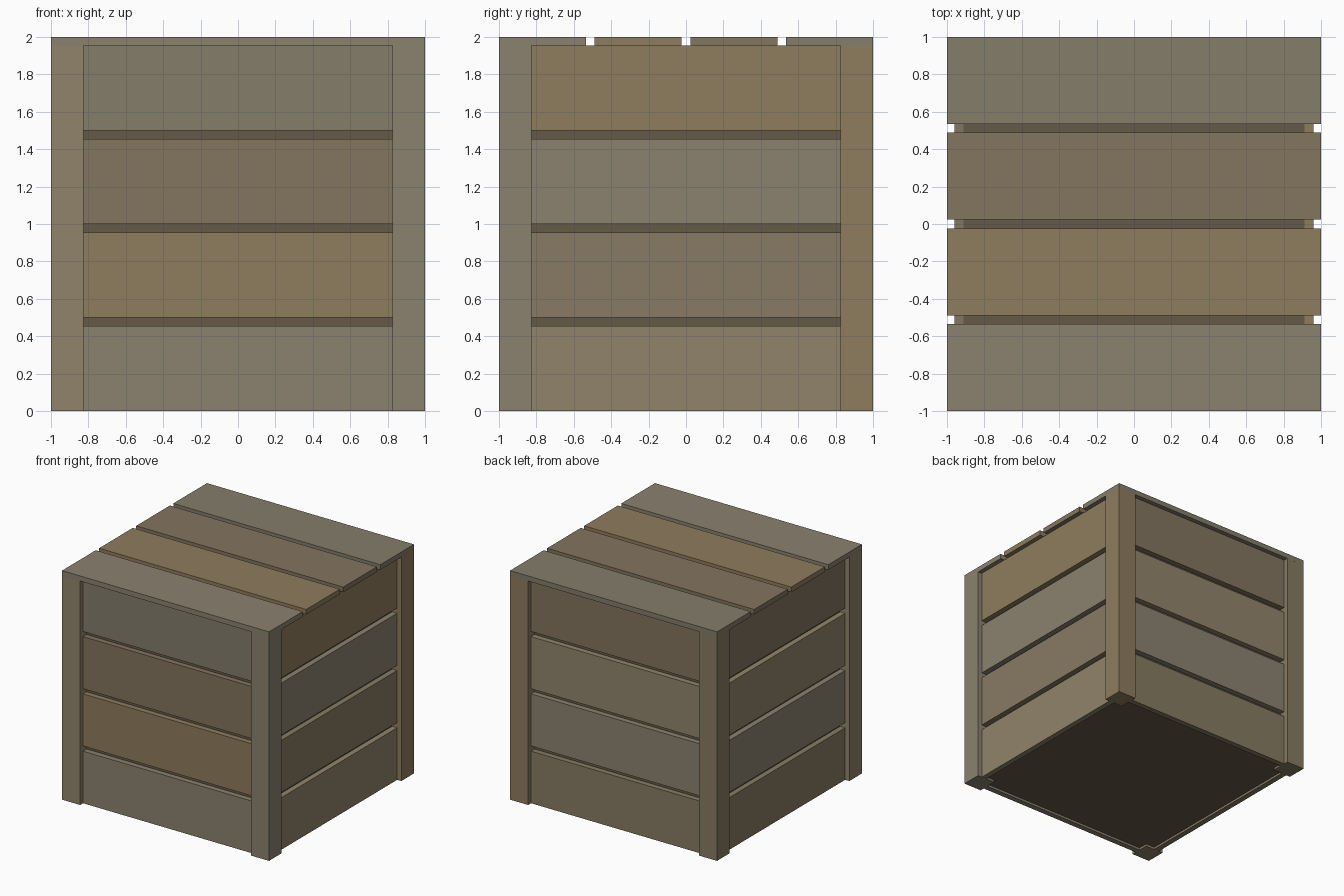
import bpy

if "Cube" in bpy.data.objects:
    bpy.data.objects.remove(bpy.data.objects["Cube"])

T = 0.045    # board thickness
POST = 0.175  # corner post width
TOP = 1.955  # underside of the lid boards
FACE = 0.96  # outer face of the side boards


def material(name, hex_code):
    rgb = [int(hex_code[i:i + 2], 16) / 255 for i in (0, 2, 4)]
    mat = bpy.data.materials.new(name)
    mat.diffuse_color = [((c + 0.055) / 1.055) ** 2.4 for c in rgb] + [1]
    mat.use_nodes = True
    mat.node_tree.nodes["Principled BSDF"].inputs["Base Color"].default_value = mat.diffuse_color
    return mat


WOOD = {name: material(name, code) for name, code in {
    "tan": "8f7d5e", "sand": "91846b", "grey": "8b816f",
    "umber": "83755f", "stone": "857d6b", "olive": "877b63",
    "dark": "655a48"}.items()}


def box(name, lo, hi, wood):
    bpy.ops.mesh.primitive_cube_add(size=1)
    ob = bpy.context.object
    ob.name = name
    for v in ob.data.vertices:
        v.co = [a if c < 0 else b for a, b, c in zip(lo, hi, v.co)]
    ob.data.materials.append(WOOD[wood])


# Dark inner box seen through the gaps
box("inner_box", (-0.912, -0.912, 0.02), (0.912, 0.912, TOP - 0.005), "dark")

# Corner posts
for name, sx, sy, wood in (("front_left", -1, -1, "sand"), ("front_right", 1, -1, "grey"),
                           ("back_left", -1, 1, "olive"), ("back_right", 1, 1, "tan")):
    xs = sorted((sx, sx * (1 - POST)))
    ys = sorted((sy, sy * (1 - POST)))
    box(name + "_post", (xs[0], ys[0], 0), (xs[1], ys[1], TOP), wood)

# Side boards, listed from bottom to top
sides = {
    "front": (1, -1, ("grey", "tan", "umber", "stone")),
    "back": (1, 1, ("olive", "grey", "sand", "umber")),
    "right": (0, 1, ("sand", "olive", "grey", "tan")),
    "left": (0, -1, ("olive", "grey", "sand", "umber")),
}
half = 1 - POST
for side, (axis, sign, woods) in sides.items():
    near, far = sorted((sign * FACE, sign * (FACE - T - 0.004)))
    for i, wood in enumerate(woods):
        z0, z1 = i * 0.5, i * 0.5 + 0.455
        lo, hi = [-half, -half, z0], [half, half, z1]
        lo[axis], hi[axis] = near, far
        box(f"{side}_board_{i + 1}", lo, hi, wood)

# Lid boards, front to back
width, pitch = 0.465, 0.5117
for i, wood in enumerate(("grey", "tan", "umber", "stone")):
    y = -1 + i * pitch
    box(f"lid_board_{i + 1}", (-1, y, TOP), (1, y + width, 2), wood)
